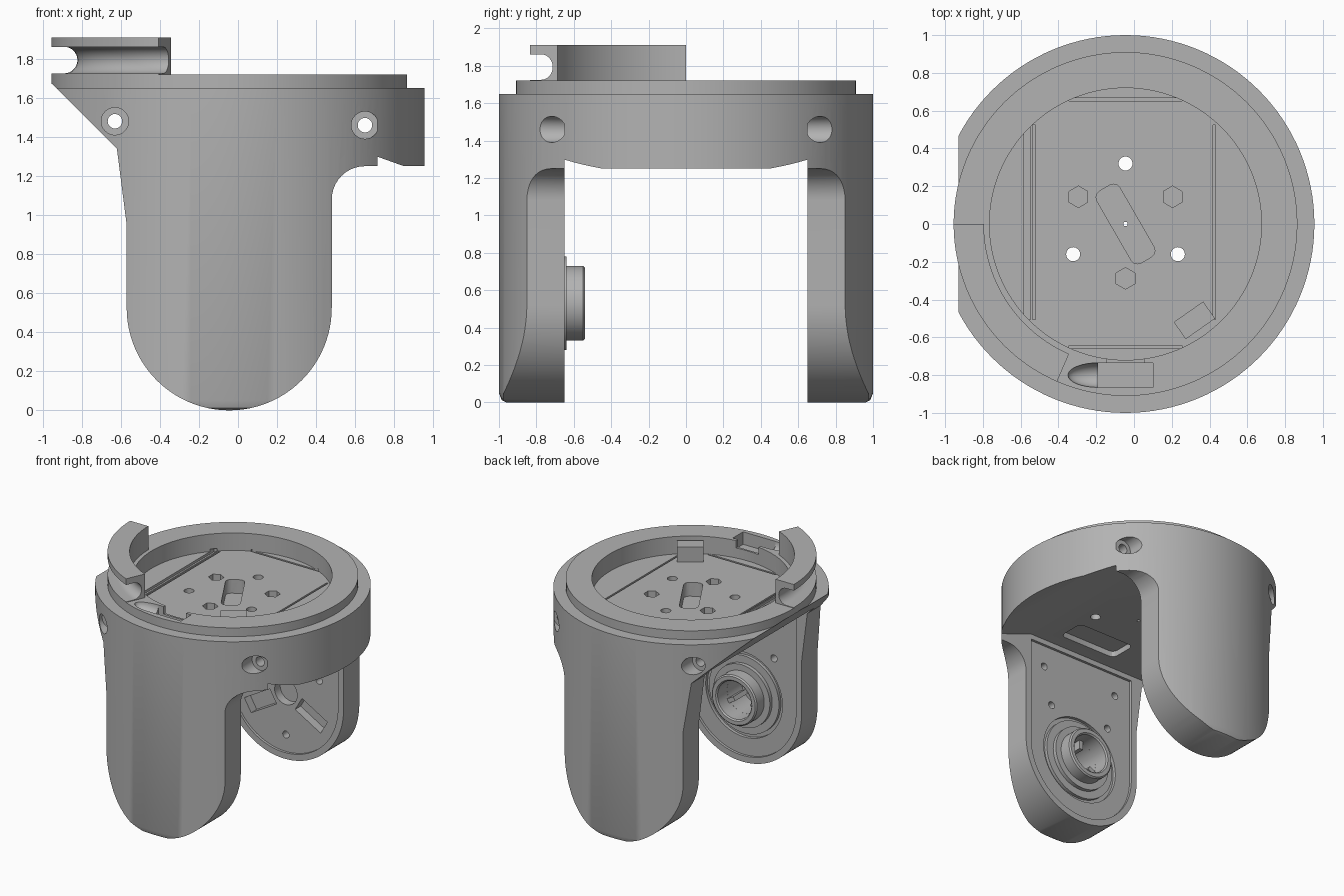
import bpy, bmesh
from math import pi, sin, cos, radians
from mathutils import Matrix, Vector

old = bpy.data.objects.get("Cube")
if old:
    bpy.data.objects.remove(old)

grey = bpy.data.materials.new("grey plastic")
grey.use_nodes = True
TONE = (0.45, 0.45, 0.45, 1)
grey.diffuse_color = TONE
grey.node_tree.nodes["Principled BSDF"].inputs["Base Color"].default_value = TONE

CX = -0.045        # main axis in x
PIVOT = 0.525      # height of the arm pivot and arm half width


def finish(bm, name):
    bmesh.ops.remove_doubles(bm, verts=bm.verts, dist=1e-5)
    bmesh.ops.recalc_face_normals(bm, faces=bm.faces)
    me = bpy.data.meshes.new(name)
    bm.to_mesh(me)
    bm.free()
    ob = bpy.data.objects.new(name, me)
    bpy.context.collection.objects.link(ob)
    me.materials.append(grey)
    return ob


def prism(name, pts, low, high, axis="Y"):
    """Extrude an outline: (x, z) along y, or (x, y) along z."""
    bm = bmesh.new()
    place = (lambda a, b: (a, low, b)) if axis == "Y" else (lambda a, b: (a, b, low))
    face = bm.faces.new([bm.verts.new(place(a, b)) for a, b in pts])
    geom = bmesh.ops.extrude_face_region(bm, geom=[face], use_keep_orig=True)["geom"]
    d = high - low
    move = Vector((0, d, 0)) if axis == "Y" else Vector((0, 0, d))
    bmesh.ops.translate(bm, vec=move, verts=[g for g in geom if isinstance(g, bmesh.types.BMVert)])
    return finish(bm, name)


def lathe(name, pts, closed=False, matrix=None, steps=128):
    """Spin a (radius, height) outline around z."""
    bm = bmesh.new()
    vs = [bm.verts.new((r, 0, z)) for r, z in pts]
    es = [bm.edges.new(p) for p in zip(vs, vs[1:])]
    if closed:
        es.append(bm.edges.new((vs[-1], vs[0])))
    bmesh.ops.spin(bm, geom=vs + es, cent=(0, 0, 0), axis=(0, 0, 1),
                   angle=2 * pi, steps=steps)
    bm.transform(matrix or Matrix.Translation((CX, 0, 0)))
    return finish(bm, name)


def rod(x, y, z, r, depth, axis="Z", sides=32):
    bm = bmesh.new()
    bmesh.ops.create_cone(bm, cap_ends=True, segments=sides, radius1=r, radius2=r, depth=depth)
    turn = Matrix.Rotation(pi / 2, 4, "X") if axis == "Y" else Matrix()
    bm.transform(Matrix.Translation((x, y, z)) @ turn)
    return finish(bm, "cutter")


def block(centre, size, angle=0, axis="Z", name="cutter", bevel=0):
    bm = bmesh.new()
    bmesh.ops.create_cube(bm, size=1)
    bmesh.ops.scale(bm, vec=size, verts=bm.verts)
    if bevel:
        up = [e for e in bm.edges if abs((e.verts[0].co - e.verts[1].co).z) > 1e-4]
        bmesh.ops.bevel(bm, geom=up, offset=bevel, segments=3, profile=0.5, affect="EDGES")
    bm.transform(Matrix.Translation(centre) @ Matrix.Rotation(radians(angle), 4, axis))
    return finish(bm, name)


def combine(ob, tool, operation="DIFFERENCE"):
    mod = ob.modifiers.new("cut", "BOOLEAN")
    mod.operation, mod.solver, mod.object = operation, "EXACT", tool
    bpy.context.view_layer.objects.active = ob
    bpy.ops.object.modifier_apply(modifier=mod.name)
    bpy.data.objects.remove(tool)


def smooth(ob):
    bpy.ops.object.select_all(action="DESELECT")
    ob.select_set(True)
    bpy.context.view_layer.objects.active = ob
    bpy.ops.object.shade_smooth_by_angle(angle=radians(30))


def arc(cx, cz, r, start, end, n):
    angles = [radians(start + (end - start) * i / n) for i in range(n + 1)]
    return [(cx + r * cos(a), cz + r * sin(a)) for a in angles]


# Yoke body: stepped drum trimmed to the arm outline
body = lathe("yoke_body", [(0, 0), (0.96, 0), (0.985, 0.012), (1, 0.05), (1, 1.65), (0.91, 1.65),
                           (0.91, 1.72), (0.72, 1.72), (0.72, 1.58), (0, 1.58)])
outline = [(1.2, 2), (1.2, 1.25)] + arc(0.65, 1.08, 0.17, 90, 180, 10)
outline += arc(CX, PIVOT, PIVOT, 0, -180, 48)
outline += [(-0.57, 0.95), (-0.62, 1.34), (-0.95, 1.67), (-1.2, 1.67), (-1.2, 2)]
combine(body, prism("trim", outline, -1.2, 1.2), "INTERSECT")

# Opening between the arms, with a sloped lip under the ring
combine(body, prism("gap", [(-2, -1), (2, -1), (2, 1.25), (0.85, 1.25), (0.43, 1.4), (-2, 1.4)],
                    -0.65, 0.65))

# Shallow panel sunk in both inner arm faces
panel = [(0.43, 1.36)] + arc(CX, PIVOT, 0.475, 0, -180, 48) + [(-0.52, 1.36)]
combine(body, prism("panel", panel, -0.67, 0.67))

# Cross screws through the ring, with counterbores
for x, z, seat in ((0.65, 1.46, 0.65), (-0.63, 1.48, 0.72)):
    combine(body, rod(x, 0, z, 0.037, 3, "Y"))
    for side in (-1, 1):
        combine(body, rod(x, side * (seat + 0.25), z, 0.07, 0.5, "Y"))

# Floor: three through holes, three hex pockets, angled slot
for k in range(3):
    a = radians(90 + 120 * k)
    dx, dy = 0.32 * cos(a), 0.32 * sin(a)
    combine(body, rod(CX + dx, dy, 1.5, 0.037, 0.6))
    combine(body, rod(CX - dx * 0.9, -dy * 0.9, 1.58, 0.057, 0.2, sides=6))
combine(body, block((CX, 0, 1.57), (0.44, 0.14, 0.2), -60, bevel=0.04))
combine(body, rod(CX, 0, 1.5, 0.012, 0.6))

# Fine grooves framing the floor, and the rectangular pocket below
for x, length, width in ((0.425, 1.03, 0.015), (-0.53, 1.03, 0.015), (-0.565, 1.03, 0.035)):
    combine(body, block((x, 0.01, 1.58), (width, length, 0.04)))
for y in (-0.65, 0.66):
    combine(body, block((CX, y, 1.58), (0.6, 0.016, 0.03)))
combine(body, block((0.0, -0.42, 1.4), (0.5, 0.22, 0.09), bevel=0.04))

# Cable exit at the front of the rim: stepped notch and scoop
combine(body, block((CX, -0.8, 1.72), (0.29, 0.13, 0.2)))
combine(body, block((CX, -0.72, 1.72), (0.2, 0.12, 0.12)))
bm = bmesh.new()
bmesh.ops.create_uvsphere(bm, u_segments=32, v_segments=16, radius=1)
bm.transform(Matrix.Translation((-0.19, -0.8, 1.72)) @ Matrix.Diagonal((0.16, 0.065, 0.07, 1)))
combine(body, finish(bm, "scoop"))

# Front arm: mounting holes, bearing groove and bore
for x, z in ((0.29, 1.19), (-0.38, 1.19), (0.22, 0.89), (-0.31, 0.89)):
    combine(body, rod(x, -0.67, z, 0.028, 0.14, "Y"))
to_front = Matrix.Translation((CX, -0.67, PIVOT + 0.005)) @ Matrix.Rotation(-pi / 2, 4, "X")
combine(body, lathe("groove", [(0.31, -0.025), (0.34, -0.025), (0.34, 0.1), (0.31, 0.1)],
                    True, to_front, 64))
combine(body, rod(CX, -0.7, PIVOT + 0.005, 0.15, 0.3, "Y"))

# Back arm: three-armed horn recess with screw holes
for k in range(3):
    a = radians(90 + 120 * k)
    x, z = CX + 0.26 * cos(a), PIVOT + 0.26 * sin(a)
    combine(body, block((x, 0.67, z), (0.26, 0.14, 0.12), -90 - 120 * k, "Y"))
    combine(body, rod(CX - 0.34 * cos(a), 0.67, PIVOT - 0.34 * sin(a), 0.028, 0.14, "Y"))
combine(body, rod(CX, 0.67, PIVOT, 0.1, 0.14, "Y"))
smooth(body)

# Pivot boss: stepped hollow sleeve on the front arm
boss = lathe("pivot_boss", [(0.15, -0.02), (0.25, -0.02), (0.25, 0.03), (0.2, 0.03), (0.2, 0.12),
                            (0.19, 0.13), (0.16, 0.13), (0.15, 0.12)], True, to_front, 64)
smooth(boss)
for k in range(3):
    key_angle = 90 + 120 * k
    a = radians(key_angle)
    block((CX + 0.12 * cos(a), -0.73, PIVOT + 0.12 * sin(a)), (0.07, 0.16, 0.035),
          -key_angle, "Y", "boss_key")

# Curved cable guide on the rim, grooved on its outer side
guide_pts = [(0.75, 1.71), (0.91, 1.71), (0.91, 1.725), (0.845, 1.725)]
guide_pts += arc(0.845, 1.793, 0.068, -90, -270, 16)[1:]
guide_pts += [(0.91, 1.861), (0.91, 1.91), (0.75, 1.91)]
guide = lathe("cable_guide", guide_pts, True)
end = radians(246.5)
wedge = [(CX, 0), (-1.5, 0), (-1.5, -1.5), (CX + 1.6 * cos(end), 1.6 * sin(end))]
combine(guide, prism("wedge", wedge, 1.5, 2.1, "Z"), "INTERSECT")
smooth(guide)

# Stop block inside the rim
stop = block((0.32, -0.51, 1.63), (0.19, 0.11, 0.14), 35, name="stop_block")
